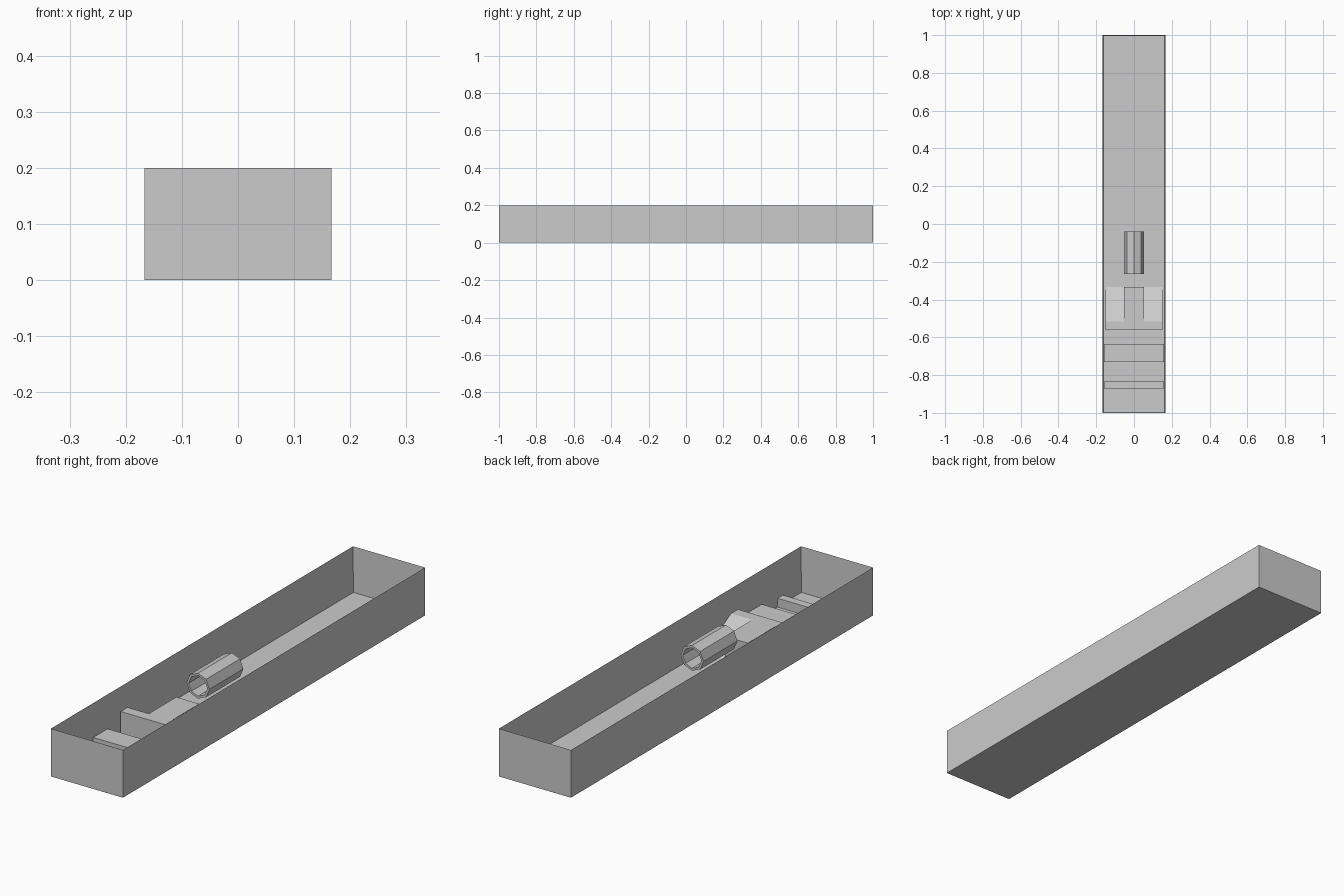
import bpy, bmesh, math

if "Cube" in bpy.data.objects:
    bpy.data.objects.remove(bpy.data.objects["Cube"])

HX, HY, H = 0.167, 1.0, 0.2   # tray half width, half length, height
T, FLOOR = 0.007, 0.01        # wall and floor thickness


def finish(name, bm):
    bmesh.ops.recalc_face_normals(bm, faces=bm.faces)
    mesh = bpy.data.meshes.new(name)
    bm.to_mesh(mesh)
    bm.free()
    obj = bpy.data.objects.new(name, mesh)
    bpy.context.collection.objects.link(obj)
    return obj


def extrude_profile(name, profile, x0, x1):
    """Solid from a (y, z) outline, swept along x."""
    bm = bmesh.new()
    face = bm.faces.new([bm.verts.new((x0, y, z)) for y, z in profile])
    ext = bmesh.ops.extrude_face_region(bm, geom=[face])["geom"]
    moved = [v for v in ext if isinstance(v, bmesh.types.BMVert)]
    bmesh.ops.translate(bm, verts=moved, vec=(x1 - x0, 0, 0))
    return finish(name, bm)


def block(name, y0, y1, top, x):
    return extrude_profile(name, [(y0, FLOOR), (y1, FLOOR), (y1, top), (y0, top)], -x, x)


# open tray: box with its top inset and pushed down
bm = bmesh.new()
bmesh.ops.create_cube(bm, size=1)
bmesh.ops.scale(bm, verts=bm.verts, vec=(2 * HX, 2 * HY, H))
bmesh.ops.translate(bm, verts=bm.verts, vec=(0, 0, H / 2))
top = max(bm.faces, key=lambda f: f.calc_center_median().z)
bmesh.ops.inset_region(bm, faces=[top], thickness=T)
bmesh.ops.translate(bm, verts=top.verts, vec=(0, 0, FLOOR - H))
finish("tray", bm)

# low bar and step across the lane
block("low_bar", -0.87, -0.835, 0.047, HX - T)
block("step", -0.73, -0.635, 0.062, HX - T)

# raised block: level centre strip, side wings sloping down behind
block("jump_strip", -0.56, -0.333, 0.108, 0.053)
wing = [(-0.56, FLOOR), (-0.333, FLOOR), (-0.515, 0.108), (-0.56, 0.108)]
for side, label in ((-1, "left"), (1, "right")):
    extrude_profile("wing_" + label, wing, side * 0.053, side * 0.152)

# floating eight-sided tube
bm = bmesh.new()
rings = []
for r, y in ((0.053, -0.265), (0.053, -0.04), (0.043, -0.04), (0.043, -0.265)):
    rings.append([bm.verts.new((r * math.cos(i * math.pi / 4), y,
                                0.143 + r * math.sin(i * math.pi / 4))) for i in range(8)])
for k in range(4):
    a, b = rings[k], rings[(k + 1) % 4]
    for i in range(8):
        j = (i + 1) % 8
        bm.faces.new((a[i], a[j], b[j], b[i]))
finish("tube", bm)
